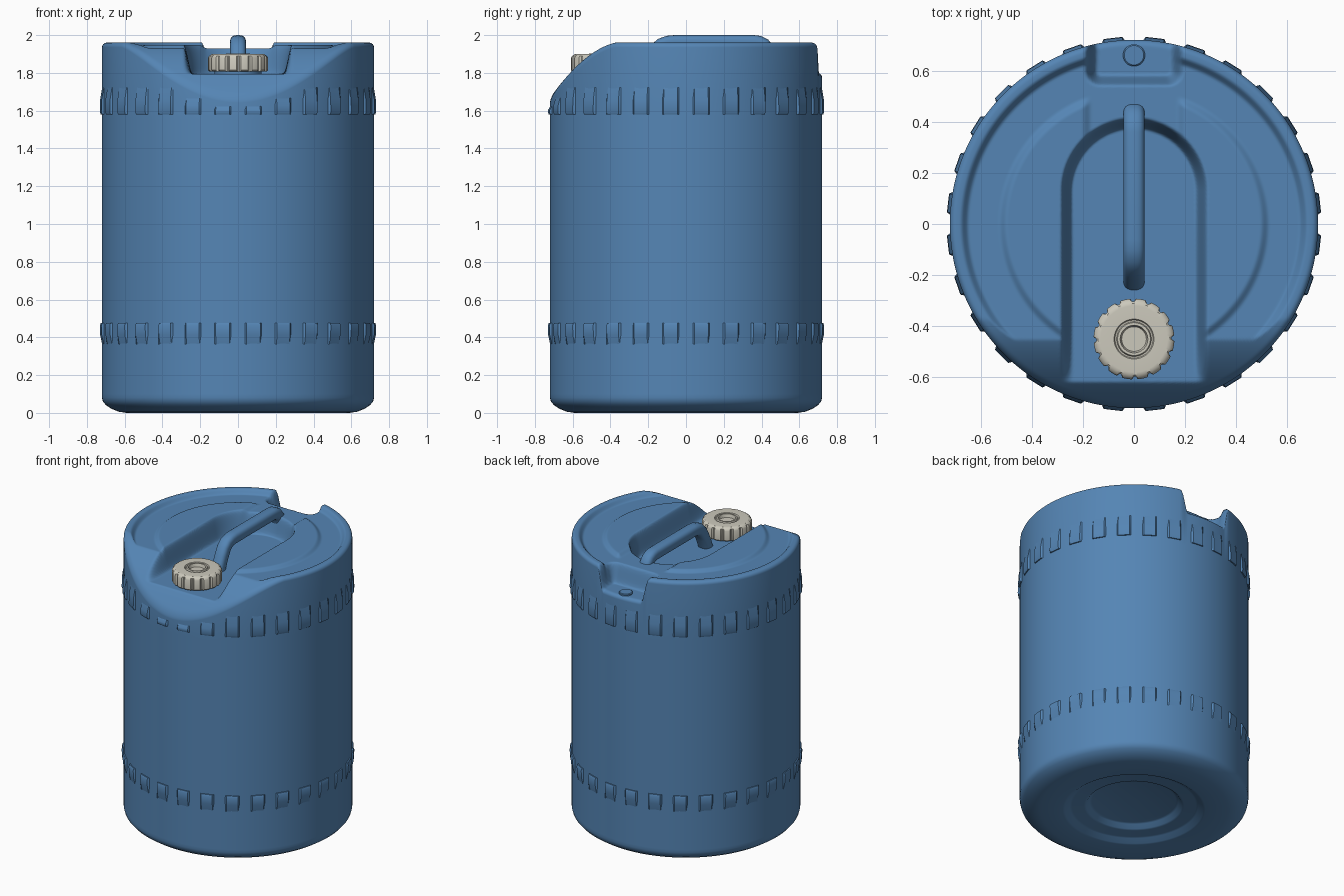
import bpy, math
from mathutils import Vector

if "Cube" in bpy.data.objects:
    bpy.data.objects.remove(bpy.data.objects["Cube"])

TAU = math.tau
R = 0.72          # drum radius
FILLET = 0.025    # rounding of the top rim


def material(name, color):
    m = bpy.data.materials.new(name)
    m.diffuse_color = color
    m.use_nodes = True
    m.node_tree.nodes["Principled BSDF"].inputs["Base Color"].default_value = m.diffuse_color
    return m


blue = material("blue_plastic", (0.09, 0.235, 0.46, 1))
white = material("cap_plastic", (0.6, 0.58, 0.5, 1))


def add_mesh(name, verts, faces, mat, angle=50):
    me = bpy.data.meshes.new(name)
    me.from_pydata(verts, [], faces)
    me.materials.append(mat)
    ob = bpy.data.objects.new(name, me)
    bpy.context.collection.objects.link(ob)
    bpy.ops.object.select_all(action='DESELECT')
    ob.select_set(True)
    bpy.context.view_layer.objects.active = ob
    bpy.ops.object.shade_smooth_by_angle(angle=math.radians(angle))
    return ob


def loft(name, rings, mat, angle=50):
    """Skin equal-length closed rings and close both ends with fans."""
    n = len(rings[0])
    verts = [v for ring in rings for v in ring]
    faces = []
    for k in range(len(rings) - 1):
        for i in range(n):
            j = (i + 1) % n
            faces.append((k*n + i, k*n + j, (k+1)*n + j, (k+1)*n + i))
    for ring, base, flip in ((rings[0], 0, True), (rings[-1], (len(rings)-1)*n, False)):
        c = len(verts)
        verts.append(sum((Vector(v) for v in ring), Vector()) / n)
        for i in range(n):
            a, b = base + i, base + (i + 1) % n
            faces.append((b, a, c) if flip else (a, b, c))
    return add_mesh(name, verts, faces, mat, angle)


def step(a, b, t):
    t = min(max((t - a) / (b - a), 0), 1)
    return t * t * (3 - 2 * t)


# Height of the drum's moulded top
def top_height(x, y):
    r, ax = math.hypot(x, y), abs(x)
    h = 1.96 - 0.03 * (1 - step(0.645, 0.68, r))                      # dished deck
    panel = (1 - step(0.495, 0.53, r)) * step(0.165, 0.205, ax)
    h += 0.018 * panel                                                # raised side panels
    if y < -0.33:
        h = min(h, 1.965 - 1.7 * (-0.33 - y) ** 1.85)                 # pouring slope
    # U-shaped handle recess
    d = ax - 0.28 if y < 0.13 else math.hypot(x, y - 0.13) - 0.28
    if h > 1.795:
        h = 1.795 + (h - 1.795) * step(-0.04, 0.008, d)
    # square notch at the back
    qx, qy = ax - 0.13, 0.60 - y
    d = math.hypot(max(qx, 0), max(qy, 0)) + min(max(qx, qy), 0) - 0.05
    if h > 1.80:
        h = 1.80 + (h - 1.80) * step(-0.035, 0.012, d)
    e = min(max(r - (R - FILLET), 0), FILLET)                         # rounded rim
    return h - FILLET + math.sqrt(max(FILLET**2 - e**2, 0))


# Drum: revolved base, plain wall, moulded top
SEG = 400
dirs = [(math.cos(TAU * i / SEG), math.sin(TAU * i / SEG)) for i in range(SEG)]
base_profile = [(0.01, 0.06), (0.265, 0.06), (0.28, 0.055), (0.30, 0.032), (0.315, 0.028),
                (0.39, 0.028), (0.405, 0.024), (0.435, 0.003), (0.45, 0), (0.59, 0),
                (0.63, 0.006), (0.67, 0.022), (0.70, 0.042), (0.715, 0.06), (R, 0.08),
                (R, 0.1), (R, 1.55)]
rings = [[(r * c, r * s, z) for c, s in dirs] for r, z in base_profile]
radii = [R - FILLET + FILLET * math.sin(math.pi / 2 * k / 6) for k in range(6, 0, -1)]
radii += [(R - FILLET) * k / 105 for k in range(105, 0, -1)]
for r in radii:
    rings.append([(r * c, r * s, top_height(r * c, r * s)) for c, s in dirs])
loft("drum_body", rings, blue, 75)


# Bands of wedge-shaped grip lugs
def lug_band(name, count, z_thick, z_thin, clamp=False):
    verts, faces = [], []
    for k in range(count):
        mid = TAU * (k + 0.5) / count - math.pi / 2
        thin = z_thin
        if clamp:
            thin = min(thin, top_height(R * math.cos(mid), R * math.sin(mid)) - 0.02)
        up = 1 if thin > z_thick else -1
        # radial section of the wedge: inner edge, lip, taper
        section = [(0.70, z_thick), (0.728, z_thick), (0.733, z_thick + 0.012 * up),
                   (0.731, z_thick + 0.5 * (thin - z_thick)), (0.717, thin), (0.70, thin)]
        b, n = len(verts), len(section)
        for off in (-0.065, -0.05, 0.05, 0.065):
            for r, z in section:
                rr = min(r, 0.717) if abs(off) > 0.06 else r
                verts.append((rr * math.cos(mid + off), rr * math.sin(mid + off), z))
        for j in range(3):
            for i in range(n):
                i2 = (i + 1) % n
                f = (b + j*n + i, b + (j+1)*n + i, b + (j+1)*n + i2, b + j*n + i2)
                faces.append(f if up > 0 else f[::-1])
        ends = [tuple(b + i for i in range(n)), tuple(b + 3*n + i for i in reversed(range(n)))]
        faces += ends if up > 0 else [f[::-1] for f in ends]
    add_mesh(name, verts, faces, blue, 35)


lug_band("upper_grip_lugs", 28, 1.58, 1.74, True)
lug_band("lower_grip_lugs", 28, 0.475, 0.35)

# Carry handle swept along a bent path
path = [Vector((0, y, z)) for y, z in
        ((-0.225, 1.77), (-0.205, 1.82), (-0.18, 1.875), (-0.155, 1.92), (-0.13, 1.945),
         (-0.095, 1.957), (-0.06, 1.96), (0.36, 1.96), (0.385, 1.957), (0.41, 1.945),
         (0.43, 1.92), (0.44, 1.88))]
rings = []
for k, p in enumerate(path):
    t = (path[min(k + 1, len(path) - 1)] - path[max(k - 1, 0)]).normalized()
    up = Vector((1, 0, 0)).cross(t)
    ring = []
    for i in range(24):
        c, s = math.cos(TAU * i / 24), math.sin(TAU * i / 24)
        sx, sz = (math.copysign(abs(v) ** 0.75, v) for v in (c, s))   # squarish tube
        ring.append(p + Vector((0.042 * sx, 0, 0)) + up * 0.04 * sz)
    rings.append(ring)
loft("carry_handle", rings, blue, 60)


# Round turned parts, optionally with grip slots around the edge
def turned(name, profile, cy, mat, seg=48, slots=0):
    rings = []
    for r, z in profile:
        ring = []
        for i in range(seg):
            a = TAU * i / seg
            slot = slots and r > 0.145 and i % (seg // slots) in (0, 1)
            rr = 0.147 if slot else r
            ring.append((rr * math.cos(a), cy + rr * math.sin(a), z))
        rings.append(ring)
    loft(name, rings, mat, 32)


turned("vent_button", [(0.043, 1.78), (0.043, 1.808), (0.038, 1.812)], 0.66, blue)
turned("spout_neck", [(0.125, 1.77), (0.125, 1.83)], -0.45, blue)
turned("screw_cap", [(0.10, 1.808), (0.152, 1.808), (0.158, 1.814), (0.158, 1.88),
                     (0.153, 1.89), (0.14, 1.899), (0.13, 1.90), (0.078, 1.90),
                     (0.074, 1.893), (0.068, 1.893), (0.064, 1.902), (0.054, 1.902),
                     (0.048, 1.88), (0.01, 1.88)], -0.45, white, 128, 16)
